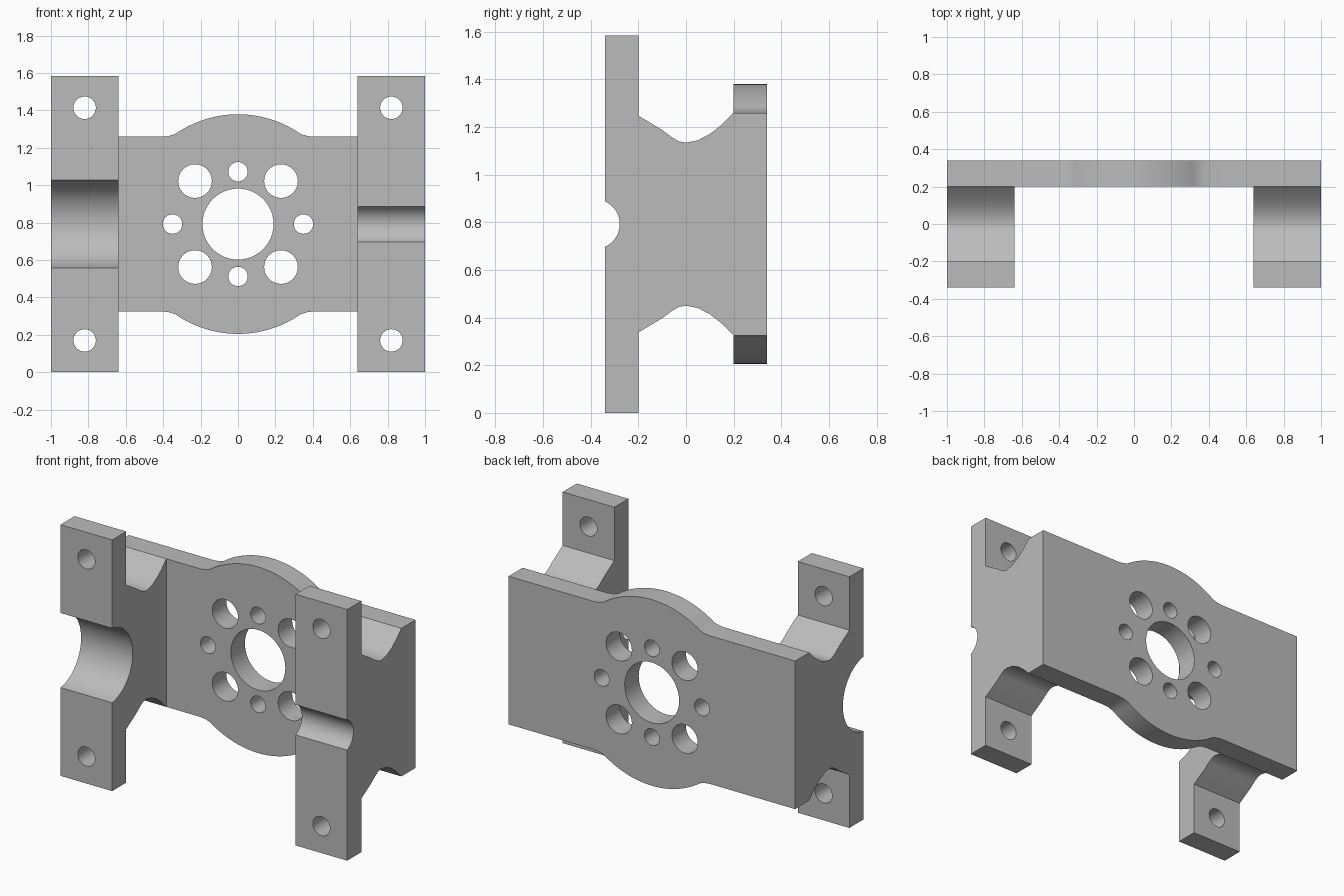
import bpy, bmesh, math

if "Cube" in bpy.data.objects:
    bpy.data.objects.remove(bpy.data.objects["Cube"])

C = 0.792          # mid height
TOP = 2 * C

grey = bpy.data.materials.new("metal grey")
grey.diffuse_color = (0.5, 0.5, 0.5, 1)
grey.use_nodes = True
grey.node_tree.nodes["Principled BSDF"].inputs["Base Color"].default_value = grey.diffuse_color


def prism(name, pts, axis, a, b):
    """Extrude a closed 2D outline along x (pts = y,z) or y (pts = x,z)."""
    def place(p, t):
        return (t, p[0], p[1]) if axis == "x" else (p[0], t, p[1])
    bm = bmesh.new()
    va = [bm.verts.new(place(p, a)) for p in pts]
    vb = [bm.verts.new(place(p, b)) for p in pts]
    bm.faces.new(va)
    bm.faces.new(vb[::-1])
    n = len(pts)
    for i in range(n):
        bm.faces.new((va[i], vb[i], vb[(i + 1) % n], va[(i + 1) % n]))
    bmesh.ops.recalc_face_normals(bm, faces=bm.faces)
    me = bpy.data.meshes.new(name)
    bm.to_mesh(me)
    bm.free()
    me.materials.append(grey)
    ob = bpy.data.objects.new(name, me)
    bpy.context.collection.objects.link(ob)
    return ob


def combine(target, other, op):
    """Apply a boolean and remove the helper."""
    mod = target.modifiers.new("bool", "BOOLEAN")
    mod.operation = op
    mod.solver = "EXACT"
    mod.object = other
    bpy.context.view_layer.objects.active = target
    bpy.ops.object.modifier_apply(modifier=mod.name)
    bpy.data.objects.remove(other)


def drill(target, x, z, r, y0, y1, n=32):
    ring = [(x + r * math.cos(2 * math.pi * i / n), z + r * math.sin(2 * math.pi * i / n))
            for i in range(n)]
    combine(target, prism("drill", ring, "y", y0, y1), "DIFFERENCE")


def groove(half, depth, n=24):
    """Round channel in the front face, from top to bottom."""
    r = (half ** 2 + depth ** 2) / (2 * depth)
    yc = -0.34 + depth - r
    a = math.atan2(half, -0.34 - yc)
    return [(yc + r * math.cos(a - 2 * a * i / n), C + r * math.sin(a - 2 * a * i / n))
            for i in range(n + 1)]


# Back plate with round bulges above and below
R = 0.587
a0 = math.acos(0.335 / R)
arc = [(R * math.cos(a0 + (math.pi - 2 * a0) * i / 28),
        R * math.sin(a0 + (math.pi - 2 * a0) * i / 28)) for i in range(29)]
upper = [(0.64, 0.467), (0.405, 0.467), (0.37, 0.471)] + arc + \
        [(-0.37, 0.471), (-0.405, 0.467), (-0.64, 0.467)]
outline = [(x, C + z) for x, z in upper] + [(x, C - z) for x, z in reversed(upper)]
bracket = prism("bracket", outline, "y", 0.2, 0.34)

# Centre bore, four large holes and four small holes
drill(bracket, 0, C, 0.19, 0.1, 0.5, 48)
for k in range(4):
    t = k * math.pi / 2
    drill(bracket, 0.35 * math.cos(t) if k % 2 == 0 else 0,
          C + (0.28 * math.sin(t) if k % 2 else 0), 0.052, 0.1, 0.5)
    t += math.pi / 4
    drill(bracket, 0.325 * math.cos(t), C + 0.325 * math.sin(t), 0.09, 0.1, 0.5)

# Side arms: tall front flange, web with scooped edges, grooved front
scoop = [(-0.2, 0.455), (-0.15, 0.425), (-0.1, 0.395), (-0.06, 0.365), (-0.03, 0.347),
         (0, 0.342), (0.05, 0.352), (0.1, 0.378), (0.15, 0.417), (0.2, 0.467)]
for side, half, depth in ((-1, 0.235, 0.205), (1, 0.095, 0.062)):
    profile = [(-0.34, 0), (-0.2, 0)]
    profile += [(y, C - h) for y, h in scoop] + [(0.34, C - 0.467), (0.34, C + 0.467)]
    profile += [(y, C + h) for y, h in reversed(scoop)] + [(-0.2, TOP), (-0.34, TOP)]
    profile += groove(half, depth)
    arm = prism("arm", profile, "x", side * 0.64, side * 1.0)
    for z in (-0.622, 0.622):
        drill(arm, side * 0.82, C + z, 0.06, -0.5, -0.1)
    combine(bracket, arm, "UNION")

# Smooth curved walls, keep corners sharp
bpy.ops.object.select_all(action="DESELECT")
bracket.select_set(True)
bpy.context.view_layer.objects.active = bracket
bpy.ops.object.shade_smooth_by_angle(angle=math.radians(25))
